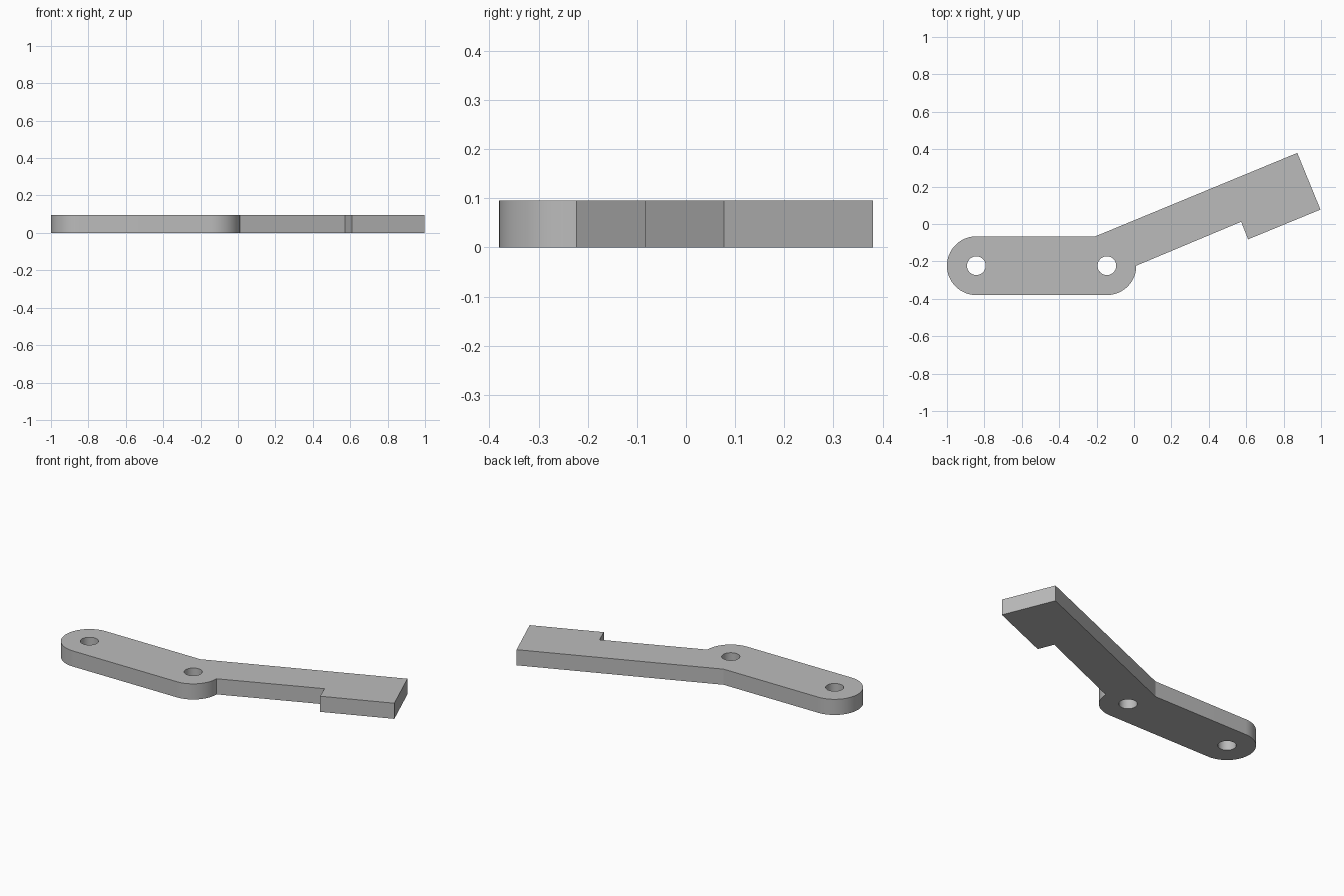
import bpy, bmesh
from math import cos, sin, pi, radians
from mathutils import Vector

if "Cube" in bpy.data.objects:
    bpy.data.objects.remove(bpy.data.objects["Cube"], do_unlink=True)

THICK = 0.095
RADIUS = 0.157      # rounded ends of the link
HOLE = 0.05
LEFT = Vector((-0.843, -0.223))
RIGHT = Vector((-0.145, -0.223))

steel = bpy.data.materials.new("plain grey")
steel.use_nodes = True
GREY = (0.5, 0.5, 0.5, 1)
steel.diffuse_color = GREY
steel.node_tree.nodes["Principled BSDF"].inputs["Base Color"].default_value = GREY


def arc(centre, radius, start, end, steps):
    """Points along an arc, angles in degrees."""
    angles = [radians(start + (end - start) * i / steps) for i in range(steps + 1)]
    return [centre + radius * Vector((cos(a), sin(a))) for a in angles]


def prism(name, outline, bottom, top):
    """Solid plate from a flat outline."""
    bm = bmesh.new()
    face = bm.faces.new([bm.verts.new((p.x, p.y, bottom)) for p in outline])
    grown = bmesh.ops.extrude_face_region(bm, geom=[face])
    moved = [v for v in grown["geom"] if isinstance(v, bmesh.types.BMVert)]
    bmesh.ops.translate(bm, verts=moved, vec=(0, 0, top - bottom))
    bmesh.ops.recalc_face_normals(bm, faces=bm.faces)
    mesh = bpy.data.meshes.new(name)
    bm.to_mesh(mesh)
    bm.free()
    mesh.materials.append(steel)
    obj = bpy.data.objects.new(name, mesh)
    bpy.context.collection.objects.link(obj)
    return obj


# Outline: rounded link, then the angled arm with its stepped, wider tip
arm = [Vector(p) for p in ((0.573, 0.012), (0.61, -0.082), (0.997, 0.077),
                           (0.873, 0.38), (-0.207, -0.066))]
outline = arc(LEFT, RADIUS, 90, 270, 48) + arc(RIGHT, RADIUS, -90, 0, 24) + arm
lever = prism("bent_lever_arm", outline, 0, THICK)

# Pivot holes
for name, centre in (("left_hole_cutter", LEFT), ("right_hole_cutter", RIGHT)):
    cutter = prism(name, arc(centre, HOLE, 0, 352.5, 47), -0.05, THICK + 0.05)
    cutter.hide_render = True
    cut = lever.modifiers.new(name, 'BOOLEAN')
    cut.operation = 'DIFFERENCE'
    cut.solver = 'EXACT'
    cut.object = cutter
    bpy.context.view_layer.objects.active = lever
    bpy.ops.object.modifier_apply(modifier=cut.name)
    bpy.data.objects.remove(cutter, do_unlink=True)

# Smooth round walls, crisp edges
bpy.ops.object.select_all(action='DESELECT')
lever.select_set(True)
bpy.context.view_layer.objects.active = lever
bpy.ops.object.shade_smooth_by_angle(angle=radians(20))
